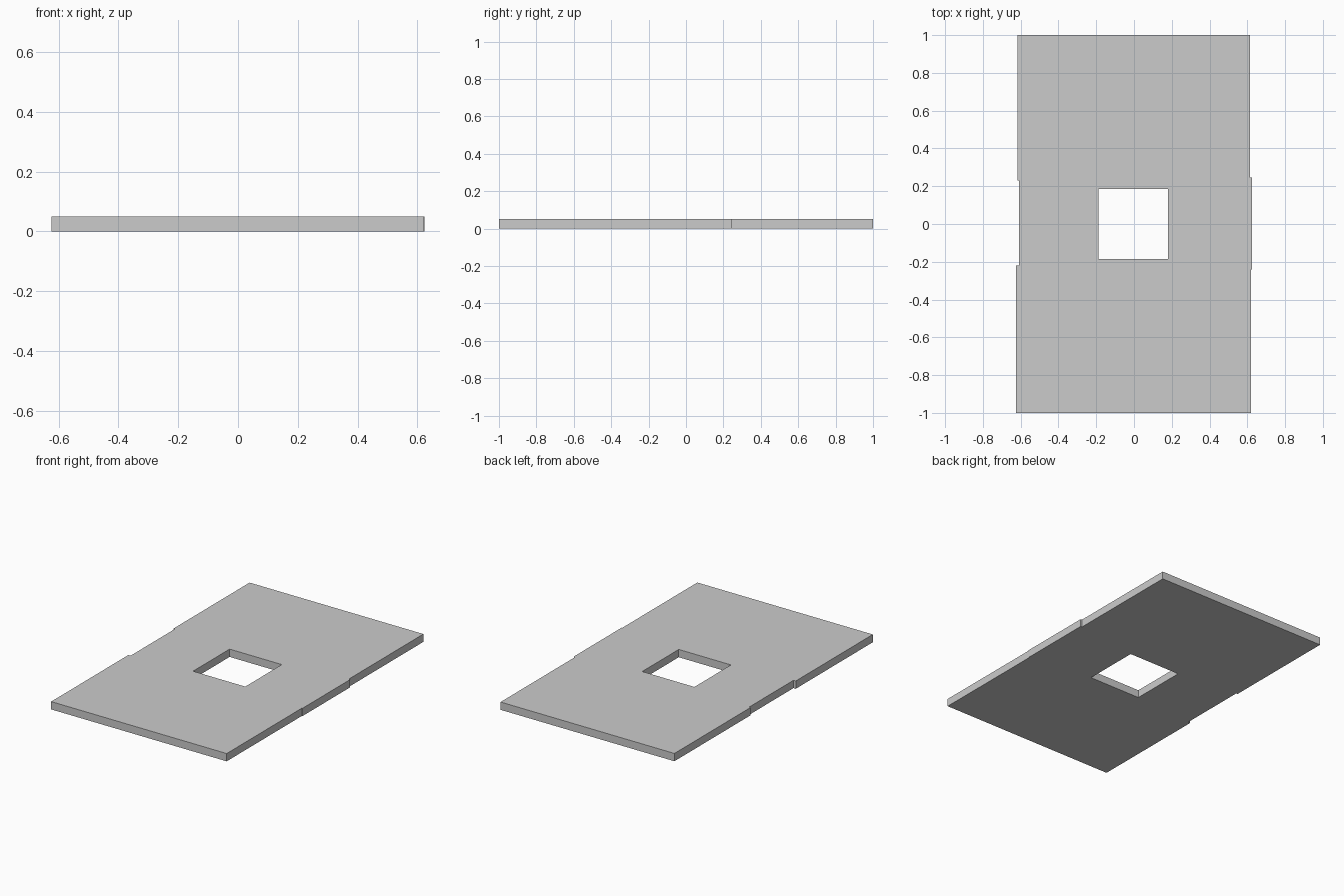
import bpy, bmesh

if "Cube" in bpy.data.objects:
    bpy.data.objects.remove(bpy.data.objects["Cube"])

THICKNESS = 0.05

# Outer outline with the shallow side steps, then the square opening
outline = [(-0.624, -1), (0.62, -1), (0.62, -0.24), (0.624, -0.24),
           (0.624, 0.245), (0.614, 0.245), (0.614, 1), (-0.618, 1),
           (-0.618, 0.23), (-0.608, 0.23), (-0.608, -0.22), (-0.624, -0.22)]
opening = [(-0.189, -0.185), (0.181, -0.185), (0.181, 0.185), (-0.189, 0.185)]

bm = bmesh.new()


def add_loop(points):
    verts = [bm.verts.new((x, y, 0)) for x, y in points]
    return [bm.edges.new((v, verts[i - 1])) for i, v in enumerate(verts)]


# Fill between the two loops and raise the plate
edges = add_loop(outline) + add_loop(opening)
bmesh.ops.triangle_fill(bm, edges=edges, use_beauty=True, normal=(0, 0, 1))
raised = bmesh.ops.extrude_face_region(bm, geom=bm.faces[:], use_keep_orig=True)
bmesh.ops.translate(bm, vec=(0, 0, THICKNESS),
                    verts=[g for g in raised["geom"] if isinstance(g, bmesh.types.BMVert)])
bmesh.ops.recalc_face_normals(bm, faces=bm.faces[:])

mesh = bpy.data.meshes.new("floor_plate")
bm.to_mesh(mesh)
bm.free()
plate = bpy.data.objects.new("floor_plate", mesh)
bpy.context.collection.objects.link(plate)
